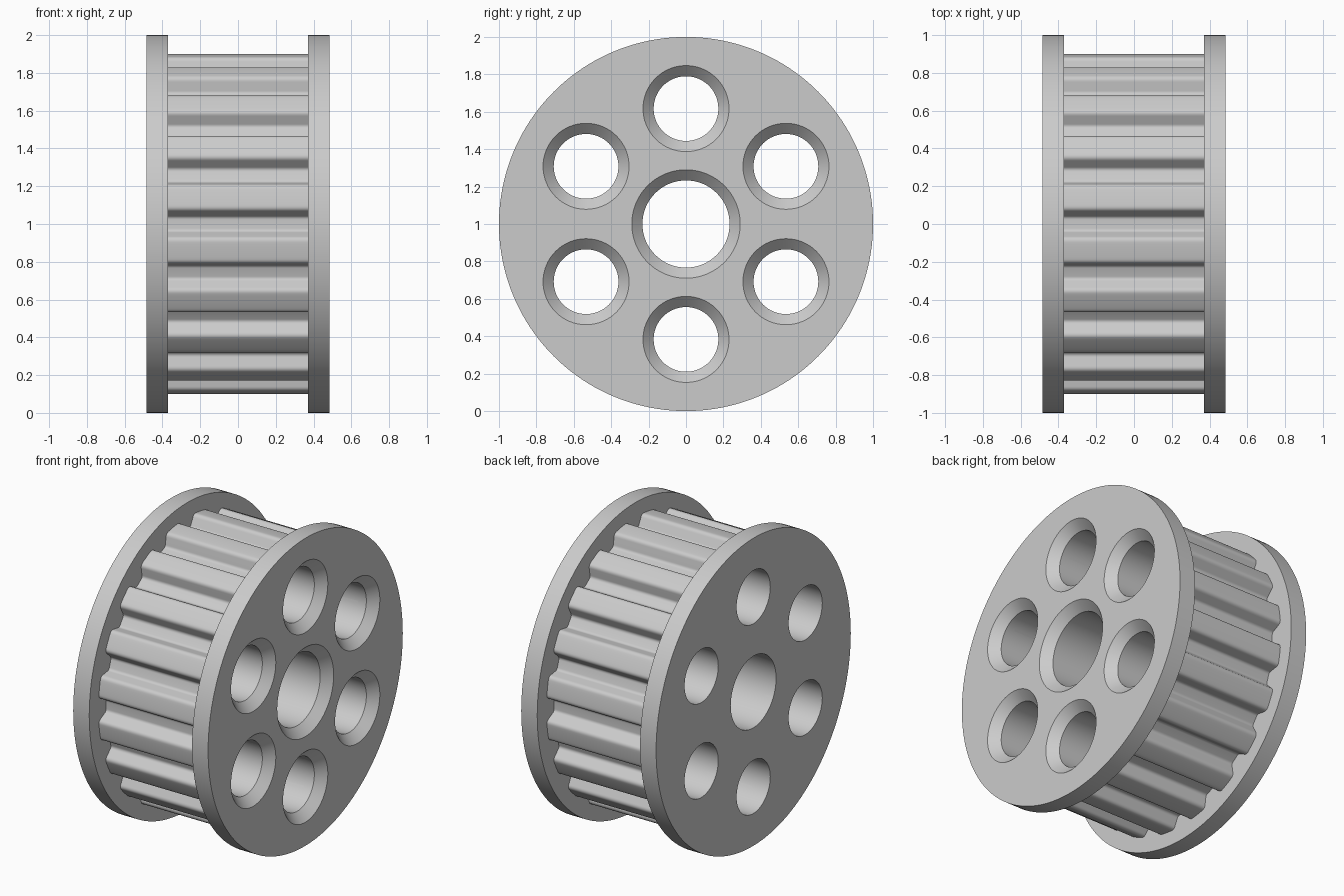
import bpy, bmesh
from math import sin, cos, pi, radians
from mathutils import Vector

if "Cube" in bpy.data.objects:
    bpy.data.objects.remove(bpy.data.objects["Cube"], do_unlink=True)

HALF = 0.485          # half of the overall width
DRUM = 0.37           # half of the toothed width
TEETH = 20
TIP, ROOT = 0.905, 0.826
CHAMFER = 0.057

grey = bpy.data.materials.new("light grey metal")
grey.use_nodes = True
colour = (0.6, 0.6, 0.6, 1)
grey.diffuse_color = colour
grey.node_tree.nodes["Principled BSDF"].inputs["Base Color"].default_value = colour


def finish(name, bm):
    """Turn a bmesh into an object whose axle sits one unit above the floor."""
    bmesh.ops.recalc_face_normals(bm, faces=bm.faces)
    mesh = bpy.data.meshes.new(name)
    bm.to_mesh(mesh)
    bm.free()
    mesh.materials.append(grey)
    obj = bpy.data.objects.new(name, mesh)
    obj.location.z = 1
    bpy.context.collection.objects.link(obj)
    return obj


def loft(bm, rings):
    """Bridge equal rings of points and cap both ends."""
    loops = [[bm.verts.new(p) for p in ring] for ring in rings]
    n = len(loops[0])
    for a, b in zip(loops, loops[1:]):
        for i in range(n):
            j = (i + 1) % n
            bm.faces.new((a[i], a[j], b[j], b[i]))
    bm.faces.new(loops[0])
    bm.faces.new(loops[-1])


def circle(x, r, cy=0, cz=0, n=64):
    return [(x, cy + r * cos(2 * pi * i / n), cz + r * sin(2 * pi * i / n))
            for i in range(n)]


def rounded(before, corner, after, size, steps=6):
    """Points of a soft corner that starts and ends at size from the corner."""
    a = corner + (before - corner).normalized() * size
    b = corner + (after - corner).normalized() * size
    return [a * (1 - t) ** 2 + corner * 2 * t * (1 - t) + b * t * t
            for t in (i / steps for i in range(steps + 1))]


def tooth_outline():
    """Cross-section of the drum: trapezoid grooves with soft corners."""
    pitch = 2 * pi / TEETH
    top = Vector((0.902, 0.075))
    floor = Vector((ROOT, 0.0375))
    land = [Vector((TIP * cos(radians(d)), TIP * sin(radians(d)))) for d in range(7, 12)]
    flip = lambda p: Vector((p.x, -p.y))
    half = (rounded(flip(floor), floor, top, 0.015)
            + rounded(floor, top, land[0], 0.022))
    groove = [flip(p) for p in reversed(half)] + half + land
    points = []
    for k in range(TEETH):
        c, s = cos(k * pitch), sin(k * pitch)
        points += [(p.x * c - p.y * s, p.x * s + p.y * c) for p in groove]
    return points


# Toothed drum
bm = bmesh.new()
outline = tooth_outline()
loft(bm, [[(x, y, z) for y, z in outline] for x in (-DRUM, DRUM)])
parts = [finish("toothed_drum", bm)]

# Flanges at both ends
for name, x0, x1 in (("left_flange", DRUM, HALF), ("right_flange", -HALF, -DRUM)):
    bm = bmesh.new()
    loft(bm, [circle(x0, 1, n=160), circle(x1, 1, n=160)])
    parts.append(finish(name, bm))

# Cutter: central bore and a ring of six holes, countersunk on the +x side
bm = bmesh.new()
holes = [(0, 0, 0.233)]
for k in range(6):
    a = pi / 2 + k * pi / 3
    holes.append((0.617 * cos(a), 0.617 * sin(a), 0.173))
over = 0.02
for cy, cz, r in holes:
    loft(bm, [circle(-HALF - over, r, cy, cz),
              circle(HALF - CHAMFER, r, cy, cz),
              circle(HALF + over, r + CHAMFER + over, cy, cz)])
cutter = finish("hole_cutter", bm)
cutter.hide_render = True

# Cut the holes and shade the parts
for obj in parts:
    cut = obj.modifiers.new("holes", "BOOLEAN")
    cut.operation = "DIFFERENCE"
    cut.solver = "EXACT"
    cut.object = cutter
    bpy.ops.object.select_all(action="DESELECT")
    obj.select_set(True)
    bpy.context.view_layer.objects.active = obj
    bpy.ops.object.modifier_apply(modifier=cut.name)
    bpy.ops.object.shade_smooth_by_angle(angle=radians(30))

bpy.data.objects.remove(cutter, do_unlink=True)
